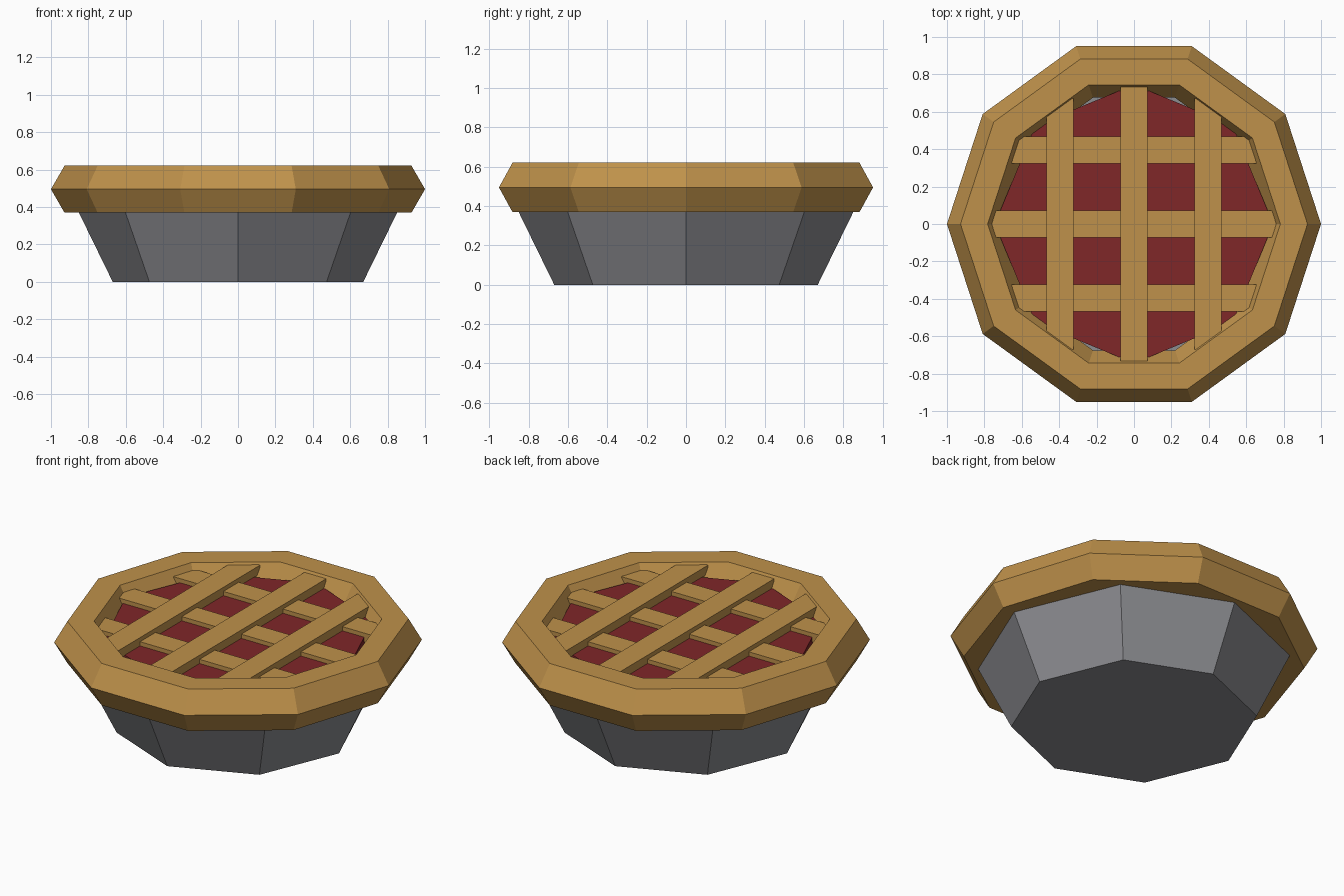
import bpy

if "Cube" in bpy.data.objects:
    bpy.data.objects.remove(bpy.data.objects["Cube"])


def material(name, rgb):
    m = bpy.data.materials.new(name)
    m.diffuse_color = (*rgb, 1.0)
    m.use_nodes = True
    m.node_tree.nodes["Principled BSDF"].inputs["Base Color"].default_value = m.diffuse_color
    return m


pastry = material("golden pastry", (0.52, 0.285, 0.07))
cherry = material("cherry red", (0.215, 0.02, 0.022))
tin = material("tin grey", (0.26, 0.262, 0.28))


def finish(name, mat):
    ob = bpy.context.object
    ob.name = name
    ob.data.materials.append(mat)
    return ob


def frustum(name, r_low, r_high, z_low, z_high, mat):
    bpy.ops.mesh.primitive_cone_add(
        vertices=8, radius1=r_low, radius2=r_high, depth=z_high - z_low,
        location=(0, 0, (z_low + z_high) / 2))
    return finish(name, mat)


def strip(name, x, y, size_x, size_y, z_low, z_high):
    bpy.ops.mesh.primitive_cube_add(size=1, location=(x, y, (z_low + z_high) / 2))
    bpy.context.object.scale = (size_x, size_y, z_high - z_low)
    bpy.ops.object.transform_apply(location=False, rotation=False, scale=True)
    return finish(name, pastry)


# Eight-sided tin and the filling on top of it
frustum("dish", 0.67, 0.89, 0.0, 0.45, tin)
frustum("filling", 0.745, 0.745, 0.42, 0.558, cherry)

# Ten-sided crust ring with a hexagonal section
bpy.ops.mesh.primitive_torus_add(
    major_segments=10, minor_segments=6, major_radius=0.855,
    minor_radius=0.145, location=(0, 0, 0.495))
finish("crust", pastry)

# Lattice: one layer left to right, the other above it front to back
W = 0.145
for i, c in enumerate((-0.395, 0.0, 0.395)):
    half_x = 0.77 if c == 0 else 0.66
    half_y = 0.733 if c == 0 else 0.67
    strip(f"cross_strip_{i + 1}", 0, c, 2 * half_x, W, 0.53, 0.583)
    strip(f"long_strip_{i + 1}", c, 0, W, 2 * half_y, 0.555, 0.608)
